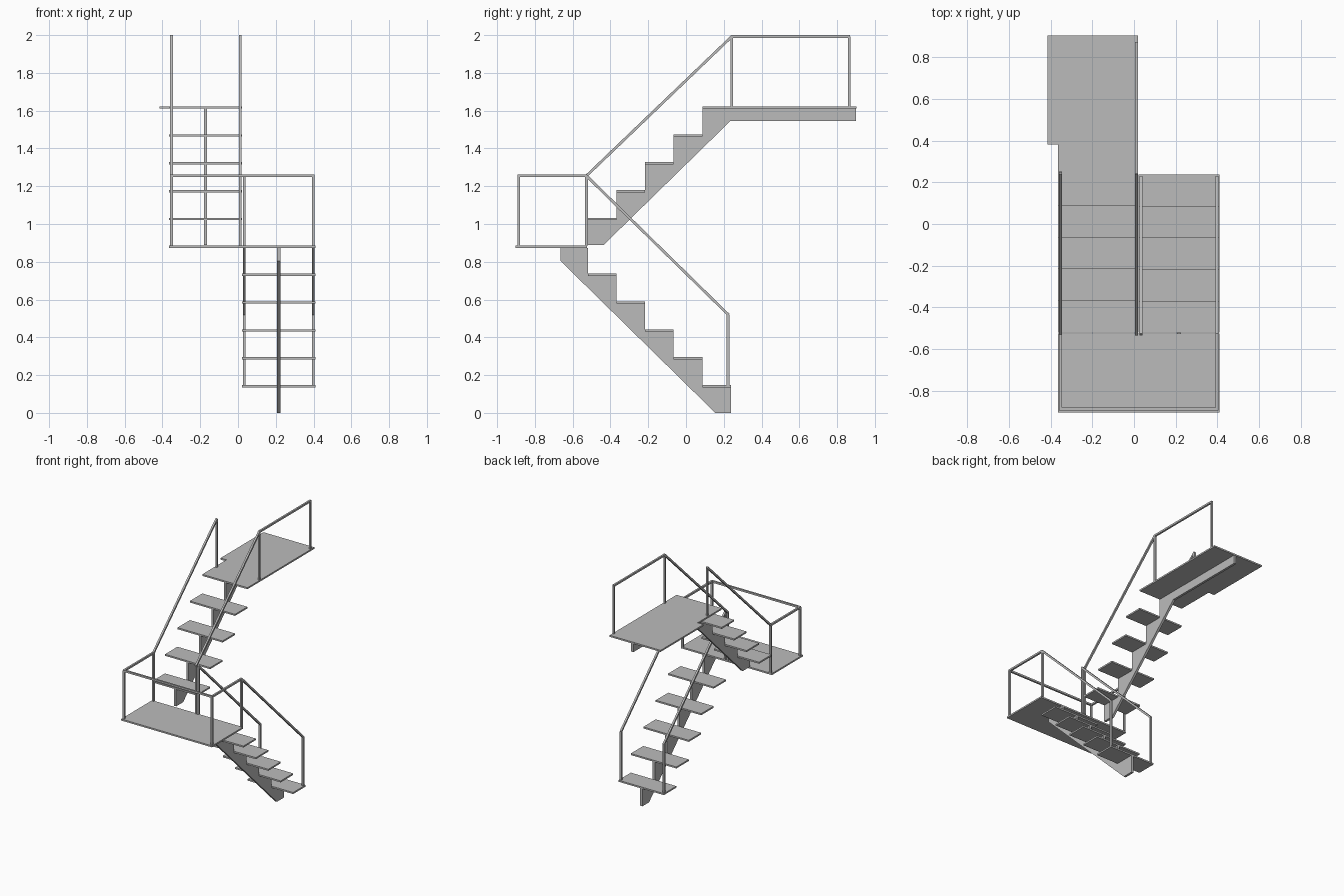
import bpy
import bmesh
from mathutils import Vector

cube = bpy.data.objects.get("Cube")
if cube:
    bpy.data.objects.remove(cube, do_unlink=True)

grey = bpy.data.materials.new("plain grey")
grey.use_nodes = True
colour = (0.5, 0.5, 0.5, 1)
grey.diffuse_color = colour
grey.node_tree.nodes["Principled BSDF"].inputs["Base Color"].default_value = colour

RISE, RUN, SLAB, BAR = 0.1475, 0.1516, 0.012, 0.014
FRONT, BACK = -0.52, 0.238          # ends of both flights
LANDING = 6 * RISE                  # walking heights
TOP = 11 * RISE


def finish(name, bm):
    bmesh.ops.recalc_face_normals(bm, faces=bm.faces)
    mesh = bpy.data.meshes.new(name)
    bm.to_mesh(mesh)
    bm.free()
    mesh.materials.append(grey)
    obj = bpy.data.objects.new(name, mesh)
    bpy.context.collection.objects.link(obj)


def extrude(name, points, offset):
    """Extrude a flat outline along an offset."""
    bm = bmesh.new()
    face = bm.faces.new([bm.verts.new(p) for p in points])
    result = bmesh.ops.extrude_face_region(bm, geom=[face], use_keep_orig=True)
    moved = [v for v in result["geom"] if isinstance(v, bmesh.types.BMVert)]
    bmesh.ops.translate(bm, verts=moved, vec=offset)
    finish(name, bm)


def slab(name, outline, top):
    extrude(name, [(x, y, top) for x, y in outline], (0, 0, -SLAB))


def rect(x0, x1, y0, y1):
    return [(x0, y0), (x1, y0), (x1, y1), (x0, y1)]


def stringer(name, x, profile):
    w = 0.018
    extrude(name, [(x - w / 2, y, z) for y, z in profile], (w, 0, 0))


def railing(name, path, posts):
    """Square bars along a path, with posts given as (x, y, bottom, top)."""
    bm = bmesh.new()
    spans = [(Vector(a), Vector(b), BAR / 2) for a, b in zip(path, path[1:])]
    spans += [(Vector((x, y, lo)), Vector((x, y, hi)), 0) for x, y, lo, hi in posts]
    for a, b, extra in spans:
        d = (b - a).normalized()
        a, b = a - d * extra * 0.5, b + d * extra * 0.5
        side = Vector((0, 1, 0)) if abs(d.x) > 0.5 else Vector((1, 0, 0))
        up = d.cross(side)
        corners = [(side * i + up * j) * BAR / 2
                   for i, j in ((-1, -1), (1, -1), (1, 1), (-1, 1))]
        ends = [[bm.verts.new(p + c) for c in corners] for p in (a, b)]
        for e in ends:
            bm.faces.new(e)
        for k in range(4):
            n = (k + 1) % 4
            bm.faces.new((ends[0][k], ends[0][n], ends[1][n], ends[1][k]))
    finish(name, bm)


# Treads of both flights
for i in range(5):
    y = BACK - i * RUN
    slab(f"lower_tread_{i + 1}", rect(0.022, 0.41, y - RUN, y), (i + 1) * RISE)
for i in range(4):
    y = FRONT + i * RUN
    slab(f"upper_tread_{i + 1}", rect(-0.365, 0.02, y, y + RUN), LANDING + (i + 1) * RISE)

# Landing and stepped top platform
slab("landing", rect(-0.365, 0.41, -0.902, -0.525), LANDING)
start = FRONT + 4 * RUN
slab("top_platform", [(-0.365, start), (0.02, start), (0.02, 0.902),
                      (-0.415, 0.902), (-0.415, 0.38), (-0.365, 0.38)], TOP)

# Central sawtooth stringers
lower = [(0.155, 0), (BACK, 0)]
for i in range(5):
    y, z = BACK - i * RUN, (i + 1) * RISE - SLAB
    lower += [(y, z), (y - RUN, z)]
lower += [(FRONT, LANDING - SLAB), (-0.665, LANDING - SLAB), (-0.665, 0.805)]
stringer("lower_stringer", 0.215, lower)

upper = [(-0.435, 0.89), (FRONT, 0.89)]
for i in range(4):
    y, z = FRONT + i * RUN, LANDING + (i + 1) * RISE - SLAB
    upper += [(y, z), (y + RUN, z)]
upper += [(start, TOP - SLAB), (0.9, TOP - SLAB), (0.9, 1.545), (0.235, 1.545)]
stringer("upper_stringer", -0.172, upper)

# Outer railing: lower flight, around the landing, then the upper flight
L, R, F, B = -0.352, 0.398, -0.886, -0.527
MID, HIGH, LOW = 1.255, 1.993, 0.522
railing("outer_railing",
        [(R, 0.222, LOW), (R, B, MID), (R, F, MID), (L, F, MID), (L, B, MID), (L, 0.243, HIGH)],
        [(R, 0.222, RISE, LOW), (L, 0.243, TOP, HIGH)]
        + [(x, y, LANDING, MID) for x in (L, R) for y in (F, B)])

# Inner railings, side by side at the turn
railing("lower_inner_railing", [(0.033, 0.222, LOW), (0.033, B, MID)],
        [(0.033, 0.222, RISE, LOW), (0.033, B, LANDING, MID)])
railing("upper_inner_railing", [(0.012, B, MID), (0.012, 0.243, HIGH), (0.012, 0.864, HIGH)],
        [(0.012, B, LANDING, MID)] + [(0.012, y, TOP, HIGH) for y in (0.243, 0.864)])
